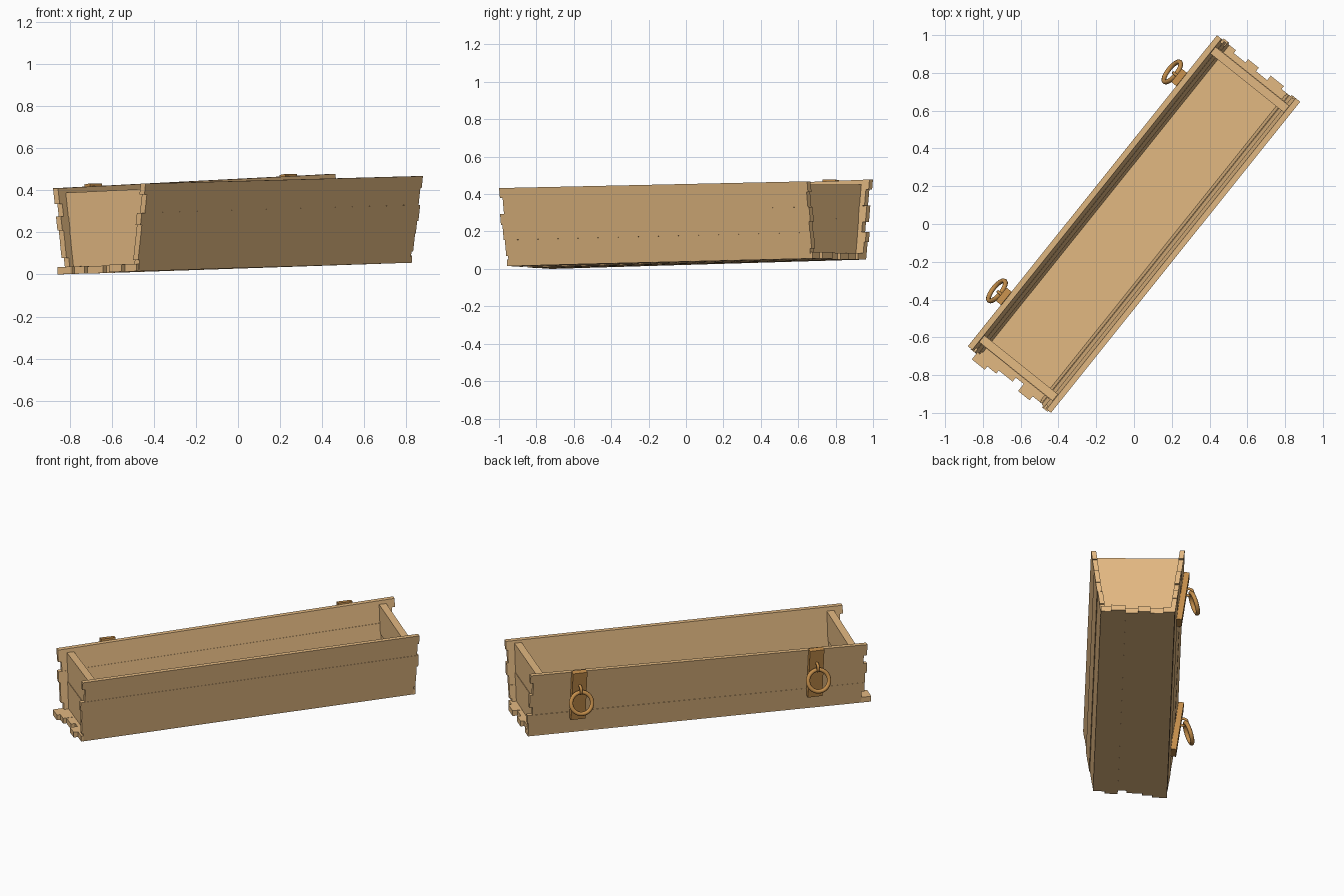
import bpy, bmesh, math, random
from mathutils import Vector, Matrix

if "Cube" in bpy.data.objects:
    bpy.data.objects.remove(bpy.data.objects["Cube"])

random.seed(4)
ANG = math.radians(51.3)
U = Vector((math.cos(ANG), math.sin(ANG), 0))      # along the trough
V = Vector((-math.sin(ANG), math.cos(ANG), 0))     # towards the handle side


def P(s, t, z):
    return U * s + V * t + Vector((0, 0, z))


def material(name, rgb):
    m = bpy.data.materials.new(name)
    m.diffuse_color = (*rgb, 1)
    m.use_nodes = True
    m.node_tree.nodes["Principled BSDF"].inputs["Base Color"].default_value = m.diffuse_color
    return m


wood = material("pale_wood", (0.76, 0.48, 0.22))
brown = material("dark_fitting", (0.55, 0.27, 0.07))


def finish(bm, name, mat):
    bmesh.ops.recalc_face_normals(bm, faces=bm.faces)
    me = bpy.data.meshes.new(name)
    bm.to_mesh(me)
    bm.free()
    ob = bpy.data.objects.new(name, me)
    bpy.context.collection.objects.link(ob)
    me.materials.append(mat)
    return ob


def planks(name, quad, n, thick, jag=0.0, square_top=False):
    """Split a four-cornered panel into n planks with roughly cut ends."""
    a, b, c, d = quad                   # near-low, far-low, far-high, near-high
    for i in range(n):
        lo, hi = i / n, (i + 1) / n

        def end(sign):
            base = random.uniform(-0.4, 0.35) * jag
            if square_top and i == n - 1:
                base = 0
            mid = random.uniform(0.35, 0.65)
            step = base - random.uniform(0.2, 0.6) * jag
            fs = [(lo, step), (lo + mid / n, step), (lo + mid / n, base), (hi, base)]
            if jag == 0:
                fs = [(lo, 0), (hi, 0)]
            out = []
            for f, off in fs:
                p = (b.lerp(c, f) if sign > 0 else a.lerp(d, f))
                out.append(p + U * off * sign)
            return out
        loop = end(-1) + end(1)[::-1]
        shift = thick * random.uniform(-0.08, 0.08) if i < n - 1 else thick * 0
        bm = bmesh.new()
        front = [bm.verts.new(p + shift) for p in loop]
        back = [bm.verts.new(p + shift + thick) for p in loop]
        bm.faces.new(front)
        bm.faces.new(back[::-1])
        for k in range(len(loop)):
            j = (k + 1) % len(loop)
            bm.faces.new((front[k], back[k], back[j], front[j]))
        finish(bm, f"{name}_plank_{i + 1}", wood)


# Long side walls, flaring outwards at the top
planks("front_wall", (P(-1.055, -.225, .015), P(1.055, -.225, .058),
                      P(1.055, -.282, .468), P(-1.055, -.282, .432)), 3, V * .03, .035, True)
planks("back_wall", (P(-1.055, .225, .007), P(1.055, .225, .058),
                     P(1.055, .282, .478), P(-1.055, .282, .41)), 3, V * -.03, .035, True)

# Floor planks, running past the end boards
planks("floor", (P(-1.075, -.222, .014), P(1.07, -.222, .054),
                 P(1.07, .222, .05), P(-1.075, .222, 0)), 3, Vector((0, 0, .035)), .06)

# End boards set in between the walls, a little lower than them
planks("near_end", (P(-1.0, -.215, .035), P(-1.0, .215, .03),
                    P(-1.0, .26, .388), P(-1.0, -.26, .408)), 2, U * .045)
planks("far_end", (P(.957, -.215, .085), P(.957, .215, .085),
                   P(.957, .26, .452), P(.957, -.26, .45)), 2, U * .045)


def box(name, s, t, z, size, lean):
    bm = bmesh.new()
    bmesh.ops.create_cube(bm, size=1)
    rot = Matrix.Rotation(ANG, 4, 'Z') @ Matrix.Rotation(lean, 4, 'X')
    bm.transform(Matrix.Translation(P(s, t, z)) @ rot @ Matrix.Diagonal((*size, 1)))
    return finish(bm, name, brown)


def ring(name, s, t, z, major, minor, rot, nu=24, nv=8):
    bm = bmesh.new()
    grid = []
    for i in range(nu):
        a = 2 * math.pi * i / nu
        grid.append([])
        for j in range(nv):
            b = 2 * math.pi * j / nv
            r = major + minor * math.cos(b)
            grid[i].append(bm.verts.new((r * math.cos(a), r * math.sin(a), minor * math.sin(b))))
    for i in range(nu):
        for j in range(nv):
            k, m = (i + 1) % nu, (j + 1) % nv
            bm.faces.new((grid[i][j], grid[k][j], grid[k][m], grid[i][m])).smooth = True
    bm.transform(Matrix.Translation(P(s, t, z)) @ Matrix.Rotation(ANG, 4, 'Z') @ rot)
    return finish(bm, name, brown)


# Ring handles: backing plate, staple and hanging ring
for label, s, top in (("near", -.73, .432), ("far", .755, .477)):
    lean = math.radians(-8)
    box(label + "_handle_plate", s, .276, top - .165, (.09, .035, .33), lean)
    ring(label + "_handle_staple", s, .313, top - .115, .024, .009,
         Matrix.Rotation(math.radians(90), 4, 'Y'), 16, 6)
    ring(label + "_handle_ring", s, .345, top - .19, .066, .013,
         Matrix.Rotation(math.radians(90 + 20), 4, 'X'))
